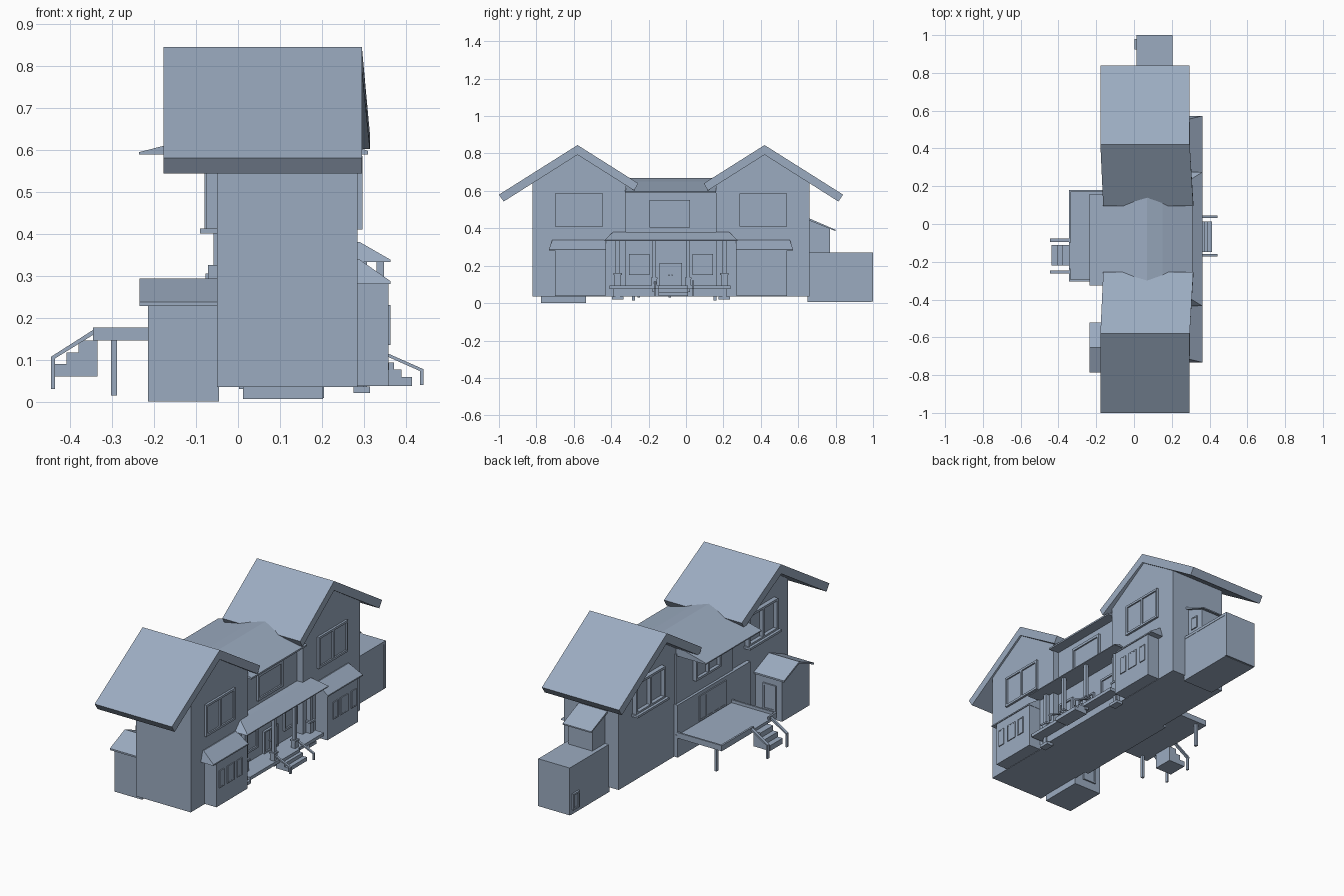
import bpy, bmesh

mat = bpy.data.materials.new("blue_grey")
mat.diffuse_color = (0.33, 0.41, 0.53, 1)
MID = -0.08                      # mirror line of the two wings


def finish(name, bm):
    bmesh.ops.recalc_face_normals(bm, faces=bm.faces)
    me = bpy.data.meshes.new(name)
    bm.to_mesh(me)
    bm.free()
    me.materials.append(mat)
    ob = bpy.data.objects.new(name, me)
    bpy.context.collection.objects.link(ob)
    return ob


def loft(name, a, b):
    """Solid between two matching outlines."""
    bm = bmesh.new()
    va = [bm.verts.new(p) for p in a]
    vb = [bm.verts.new(p) for p in b]
    bm.faces.new(va)
    bm.faces.new(vb[::-1])
    n = len(a)
    for i in range(n):
        j = (i + 1) % n
        bm.faces.new((va[i], vb[i], vb[j], va[j]))
    return finish(name, bm)


def along_x(name, pts, x0, x1):  # profile in y,z
    return loft(name, [(x0, *p) for p in pts], [(x1, *p) for p in pts])


def along_y(name, pts, y0, y1):  # profile in x,z
    return loft(name, [(p[0], y0, p[1]) for p in pts], [(p[0], y1, p[1]) for p in pts])


def box(name, x0, x1, y0, y1, z0, z1):
    return along_x(name, [(y0, z0), (y1, z0), (y1, z1), (y0, z1)], x0, x1)


def opening(name, axis, wall, out, u0, u1, z0, z1, panes=1, t=0.01, d=0.012):
    """Framed window or door on a wall; out is +1 or -1 along the axis."""
    def bar(part, a0, a1, b0, b1, depth):
        w0, w1 = sorted((wall - 0.004 * out, wall + depth * out))
        if axis == 'x':
            box(name + part, w0, w1, a0, a1, b0, b1)
        else:
            box(name + part, a0, a1, w0, w1, b0, b1)
    bar("_pane", u0 + t / 2, u1 - t / 2, z0 + t / 2, z1 - t / 2, 0.004)
    bar("_sill", u0, u1, z0, z0 + t, d)
    bar("_head", u0, u1, z1 - t, z1, d)
    for i in range(panes + 1):
        c = u0 + (u1 - u0 - t) * i / panes
        bar("_upright", c, c + t, z0 + t, z1 - t, d)


# Two gabled wings, written for one side and mirrored about MID
for side, s in (("left", 1), ("right", -1)):
    def Y(y):
        return y if s == 1 else 2 * MID - y

    def span(a, b):
        return sorted((Y(a), Y(b)))

    along_x(side + "_wing_walls", [(Y(y), z) for y, z in
            ((-0.82, 0.035), (-0.32, 0.035), (-0.32, 0.635), (-0.58, 0.8), (-0.82, 0.648))],
            -0.05, 0.285)
    # Roof slabs: plain outer slope, skewed short inner slope
    along_x(side + "_roof_outer", [(Y(y), z) for y, z in
            ((-0.58, 0.845), (-1.0, 0.58), (-0.975, 0.543), (-0.58, 0.793))], -0.178, 0.295)
    ridge = [(-0.178, 0.845), (0.295, 0.845), (0.295, 0.793), (-0.178, 0.793)]
    low = [(-0.163, -0.255, 0.64), (0.314, -0.255, 0.64),
           (0.314, -0.277, 0.602), (-0.163, -0.277, 0.602)]
    loft(side + "_roof_inner", [(x, Y(-0.58), z) for x, z in ridge],
         [(x, Y(y), z) for x, y, z in low])
    # Upper windows, front and rear
    a, b = span(-0.70, -0.445)
    opening(side + "_front_window", 'x', 0.285, 1, a, b, 0.41, 0.585, 2, 0.012)
    opening(side + "_rear_window", 'x', -0.05, -1, a, b, 0.41, 0.585, 2, 0.012, 0.025)
    box(side + "_rear_sill", -0.09, -0.05, a - 0.01, b + 0.01, 0.4, 0.412)
    # Bay with lean-to roof and three windows
    a, b = span(-0.70, -0.43)
    box(side + "_bay", 0.28, 0.358, a, b, 0.037, 0.285)
    for u0, u1 in ((-0.677, -0.637), (-0.608, -0.543), (-0.522, -0.478)):
        c, d = span(u0, u1)
        opening(side + "_bay_window", 'x', 0.358, 1, c, d, 0.135, 0.23, 1, 0.007, 0.005)
    roof = [(0.28, 0.28), (0.363, 0.28), (0.363, 0.287), (0.29, 0.338), (0.28, 0.338)]
    loft(side + "_bay_roof", [(x, Y(-0.733 + (z > 0.3) * 0.018), z) for x, z in roof],
         [(x, Y(-0.428), z) for x, z in roof])

# Middle block with low roof and rear lower storey
box("middle_walls", -0.058, 0.25, -0.33, 0.17, 0.035, 0.6)
along_y("middle_roof", [(-0.236, 0.588), (0.31, 0.588), (0.31, 0.597), (0.15, 0.65),
        (0.07, 0.668), (0.0, 0.655), (-0.236, 0.594)], -0.325, 0.16)
box("rear_lower_storey", -0.072, -0.03, -0.46, 0.175, 0.035, 0.325)
opening("middle_front_window", 'x', 0.25, 1, -0.195, 0.022, 0.405, 0.55, 1, 0.014)
opening("middle_rear_window", 'x', -0.058, -1, -0.195, 0.022, 0.4, 0.55, 2, 0.012, 0.022)
opening("patio_doors", 'x', -0.072, -1, -0.245, -0.01, 0.165, 0.305, 4, 0.01, 0.006)

# Front porch: floor, door, windows, roof and posts
box("porch_floor", 0.24, 0.36, -0.41, 0.237, 0.075, 0.093)
box("porch_skirt", 0.24, 0.3, -0.39, 0.22, 0.035, 0.075)
opening("front_door", 'x', 0.25, 1, -0.142, -0.022, 0.093, 0.215, 2, 0.008)
for y in (-0.09, -0.074):
    box("door_handle", 0.25, 0.268, y - 0.003, y + 0.003, 0.145, 0.152)
for a, b in ((-0.305, -0.195), (0.035, 0.145)):
    opening("porch_window", 'x', 0.25, 1, a, b, 0.15, 0.262, 1, 0.012)
proof = [(0.24, 0.333), (0.363, 0.333), (0.363, 0.338), (0.29, 0.38), (0.24, 0.38)]
loft("porch_roof", [(x, -0.435 + (z > 0.36) * 0.045, z) for x, z in proof],
     [(x, 0.275 - (z > 0.36) * 0.045, z) for x, z in proof])
for y in (-0.365, 0.205):
    box("porch_outer_post", 0.285, 0.307, y - 0.011, y + 0.011, 0.02, 0.335)
    box("post_pedestal", 0.28, 0.312, y - 0.016, y + 0.016, 0.093, 0.15)
    box("post_cap", 0.276, 0.316, y - 0.022, y + 0.022, 0.15, 0.16)
    box("post_foot", 0.275, 0.315, y - 0.03, y + 0.03, 0.02, 0.036)
for y in (-0.17, 0.012):
    box("porch_inner_post", 0.33, 0.348, y - 0.009, y + 0.009, 0.06, 0.335)
    box("inner_pedestal", 0.326, 0.352, y - 0.014, y + 0.014, 0.093, 0.13)
    box("inner_post_cap", 0.322, 0.356, y - 0.018, y + 0.018, 0.13, 0.138)

# Front steps with handrails
for x1, z0, z1 in ((0.414, 0.037, 0.058), (0.39, 0.058, 0.077), (0.372, 0.077, 0.093)):
    box("front_step", 0.335, x1, -0.148, 0.012, z0, z1)
for y in (-0.166, 0.038):
    along_y("front_handrail", [(0.345, 0.112), (0.345, 0.12), (0.442, 0.077), (0.442, 0.069)],
            y - 0.006, y + 0.006)
    box("front_rail_post", 0.433, 0.442, y - 0.005, y + 0.005, 0.04, 0.073)

# Rear deck with rim, legs, stairs and handrails
box("deck", -0.345, -0.06, -0.305, 0.18, 0.145, 0.16)
box("deck_rim_left", -0.345, -0.07, 0.17, 0.18, 0.145, 0.176)
box("deck_rim_right", -0.345, -0.07, -0.305, -0.295, 0.145, 0.176)
box("deck_rim_long", -0.345, -0.335, -0.1, 0.18, 0.145, 0.176)
box("deck_rim_short", -0.345, -0.335, -0.305, -0.235, 0.145, 0.176)
for y in (-0.28, 0.155):
    box("deck_leg", -0.302, -0.288, y - 0.008, y + 0.008, 0.015, 0.146)
along_y("deck_stairs", [(-0.335, 0.06), (-0.438, 0.06), (-0.438, 0.09), (-0.408, 0.09),
        (-0.408, 0.117), (-0.38, 0.117), (-0.38, 0.145), (-0.335, 0.145)], -0.22, -0.11)
for y in (-0.253, -0.086):
    along_y("deck_handrail", [(-0.34, 0.162), (-0.34, 0.174), (-0.445, 0.107), (-0.445, 0.097)],
            y - 0.008, y + 0.008)
    box("deck_rail_post", -0.445, -0.436, y - 0.007, y + 0.007, 0.03, 0.103)

# Rear shed with gable roof and door
along_x("shed_walls", [(-0.775, 0), (-0.535, 0), (-0.535, 0.235), (-0.655, 0.285),
        (-0.775, 0.235)], -0.214, -0.045)
along_x("shed_roof", [(-0.785, 0.228), (-0.785, 0.237), (-0.655, 0.293), (-0.522, 0.237),
        (-0.522, 0.228), (-0.655, 0.282)], -0.235, -0.045)
opening("shed_door", 'y', -0.535, 1, -0.18, -0.1, 0.045, 0.19, 1, 0.01, 0.008)

# Side annexe with lean-to turret above
box("annexe", 0.012, 0.203, 0.65, 0.992, 0.006, 0.26)
box("annexe_top", 0.012, 0.205, 0.65, 1.0, 0.255, 0.27)
box("annexe_end_wall", 0.012, 0.205, 0.985, 1.0, 0.008, 0.27)
opening("annexe_door", 'x', 0.012, -1, 0.925, 0.98, 0.03, 0.12, 1, 0.009, 0.01)
along_x("turret_walls", [(0.65, 0.26), (0.77, 0.26), (0.77, 0.4), (0.65, 0.45)], 0.035, 0.18)
along_x("turret_roof", [(0.65, 0.445), (0.8, 0.385), (0.8, 0.392), (0.65, 0.457)], 0.02, 0.195)
opening("turret_window", 'x', 0.18, 1, 0.688, 0.733, 0.305, 0.375, 1, 0.007, 0.006)
